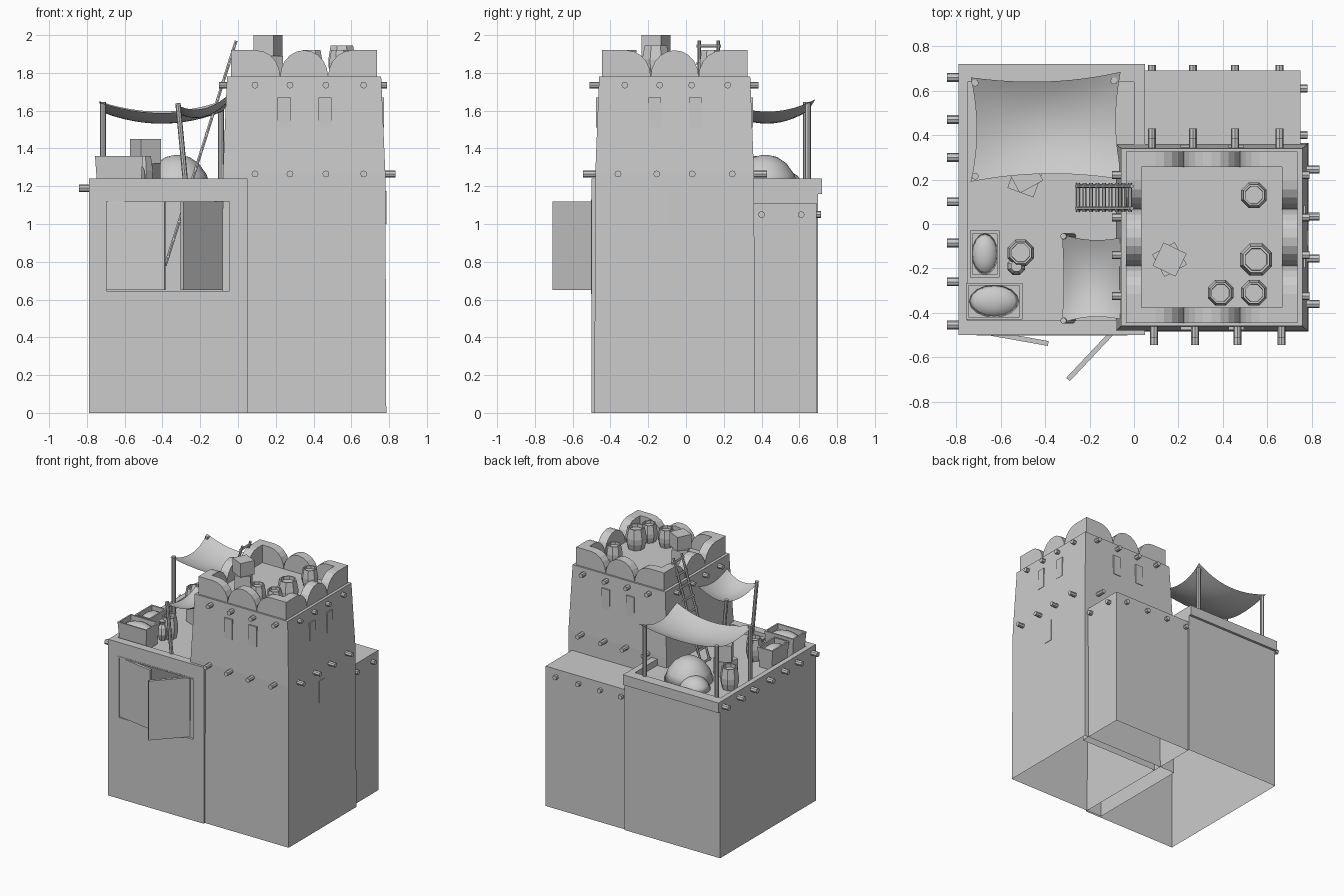
import bpy, bmesh, math
from math import sin, cos, pi
from mathutils import Vector, Matrix

if "Cube" in bpy.data.objects:
    bpy.data.objects.remove(bpy.data.objects["Cube"])

def mesh(name, verts, faces, smooth=False, fix=True):
    me = bpy.data.meshes.new(name)
    me.from_pydata([tuple(v) for v in verts], [], faces)
    if fix:
        bm = bmesh.new(); bm.from_mesh(me)
        bmesh.ops.remove_doubles(bm, verts=bm.verts, dist=1e-5)
        bmesh.ops.recalc_face_normals(bm, faces=bm.faces)
        bm.to_mesh(me); bm.free()
    if smooth:
        for p in me.polygons: p.use_smooth = True
    ob = bpy.data.objects.new(name, me)
    bpy.context.collection.objects.link(ob)
    return ob

def rings(name, loops, bottom=True, top=True, smooth=False):
    """Skin a stack of equal-sized closed loops."""
    n = len(loops[0])
    v = [p for l in loops for p in l]
    f = [(k*n+i, k*n+(i+1) % n, (k+1)*n+(i+1) % n, (k+1)*n+i)
         for k in range(len(loops)-1) for i in range(n)]
    if bottom: f.append(tuple(range(n))[::-1])
    if top: f.append(tuple((len(loops)-1)*n+i for i in range(n)))
    return mesh(name, v, f, smooth)

def rect(x0, x1, y0, y1, z):
    return [(x0, y0, z), (x1, y0, z), (x1, y1, z), (x0, y1, z)]

def box(name, x0, x1, y0, y1, z0, z1, bottom=True):
    return rings(name, [rect(x0, x1, y0, y1, z0), rect(x0, x1, y0, y1, z1)], bottom)

def rot_box(name, c, size, ang):
    ob = box(name, -size[0]/2, size[0]/2, -size[1]/2, size[1]/2, 0, size[2])
    ob.data.transform(Matrix.Translation(c) @ Matrix.Rotation(ang, 4, 'Z'))
    return ob

def rod(name, a, b, r, n=8):
    a, b = Vector(a), Vector(b)
    q = (b-a).to_track_quat('Z', 'Y')
    c = [q @ Vector((r*cos(2*pi*i/n), r*sin(2*pi*i/n), 0)) for i in range(n)]
    return rings(name, [[a+p for p in c], [b+p for p in c]])

def lathe(name, x, y, z, prof, n=8, smooth=False):
    return rings(name, [[(x+r*cos(2*pi*(i+.5)/n), y+r*sin(2*pi*(i+.5)/n), z+h)
                         for i in range(n)] for r, h in prof], smooth=smooth)

def barrel(name, x, y, z, r, h):
    lathe(name, x, y, z, [(.78*r, 0), (.97*r, .3*h), (r, .55*h), (.82*r, h),
                          (.68*r, h), (.66*r, .85*h)])

FLOOR, ROOF = 1.19, 1.78

# Low house: open-bottomed walls with a window hole at the front
xs, zs = [-.79, -.71, -.03, .05], [0, .63, 1.13, 1.16]
v = [(x, -.5, z) for z in zs for x in xs]
f = [(r*4+c, r*4+c+1, r*4+c+5, r*4+c+4) for r in range(3) for c in range(3) if (r, c) != (1, 1)]
mesh("house_front_wall", v, f, fix=False)
mesh("house_walls", [(.05, -.5, 0), (.05, .7, 0), (-.79, .7, 0), (-.79, -.5, 0),
                     (.05, -.5, 1.16), (.05, .7, 1.16), (-.79, .7, 1.16), (-.79, -.5, 1.16)],
     [(i, i+1, i+5, i+4) for i in range(3)], fix=False)
mesh("terrace_floor", rect(-.77, .03, -.48, .69, FLOOR), [(0, 1, 2, 3)], fix=False)
# Parapet ring around the terrace
outer, inner = (-.79, .05, -.5, .72), (-.75, .0, -.435, .64)
rings("terrace_parapet", [rect(*inner, FLOOR-.03), rect(*outer, 1.16), rect(*outer, 1.24),
                          rect(*inner, 1.24), rect(*inner, FLOOR-.03)], False, False)
# Window frame and open shutters
fo, fi = (-.71, -.03, .63, 1.13), (-.695, -.045, .645, 1.12)
def wrect(b, y): return [(x, y, z) for x, z in ((b[0], b[2]), (b[1], b[2]), (b[1], b[3]), (b[0], b[3]))]
rings("window_frame", [wrect(fo, -.46), wrect(fo, -.503), wrect(fi, -.503), wrect(fi, -.46), wrect(fo, -.46)],
      False, False)
def shutter(name, a, b):
    d = Vector((b[0]-a[0], b[1]-a[1], 0))
    rot_box(name, ((a[0]+b[0])/2, (a[1]+b[1])/2, .65), (d.length, .022, .47), math.atan2(d.y, d.x))
shutter("left_shutter", (-.70, -.482), (-.386, -.538))
shutter("right_shutter", (-.09, -.48), (-.297, -.70))

# Rear annex
box("rear_annex", .05, .75, .30, .69, 0, 1.11, bottom=False)

# Tower, tapering above the terrace
CX, CY = .35, -.06
def sq(hx, hy, z): return rect(CX-hx, CX+hx, CY-hy, CY+hy, z)
rings("tower", [sq(.435, .425, 0), sq(.43, .42, 1.27), sq(.408, .40, ROOF)], bottom=False)

# Rounded battlements: half-ellipse centre, quarter-ellipse corners, on each side
H, T, TH = .386, .07, .14
def battlement(name, prof, ang):
    ob = rings(name, [[(x, -H, z) for x, z in prof], [(x, -H+T, z) for x, z in prof]])
    ob.data.transform(Matrix.Translation((CX, CY, ROOF)) @ Matrix.Rotation(ang, 4, 'Z'))
R, N = .127, 10
arc = [(R*cos(pi*i/N), TH*sin(pi*i/N)) for i in range(N+1)]
quarter = [(-H, 0), (-R-R, 0)]
quarter = [(-H, 0)] + [(-2*R+R*cos(pi*i/N), TH*sin(pi*i/N)) for i in range(N//2+1)] + [(-H, TH)]
for k in range(4):
    a = k*pi/2
    battlement("battlement_middle", arc, a)
    battlement("battlement_corner_left", quarter, a)
    battlement("battlement_corner_right", [(-x, z) for x, z in quarter], a)

# Arrow slits on the tower
for s in (-.105, .11):
    box("slit_front", CX+s-.035, CX+s+.035, -.477, -.44, 1.51, 1.67)
    box("slit_back", CX+s-.035, CX+s+.035, .32, .355, 1.51, 1.67)
    box("slit_right", .74, .772, CY+s-.033, CY+s+.033, 1.51, 1.67)
box("slit_low", .75, .785, -.10, -.03, 1.0, 1.175)

# Protruding beam ends
for x in (.09, .275, .465, .665):
    rod("beam_front_low", (x, -.44, 1.265), (x, -.545, 1.265), .018)
    rod("beam_front_high", (x, -.42, 1.735), (x, -.51, 1.735), .018)
    rod("beam_back_low", (x-.01, .32, 1.265), (x-.01, .43, 1.265), .018)
    rod("beam_back_high", (x-.01, .30, 1.735), (x-.01, .385, 1.735), .018)
    rod("beam_annex_back", (x-.01, .66, 1.05), (x-.01, .715, 1.05), .018)
for y in (-.36, -.155, .033, .245):
    rod("beam_right_low", (.74, y, 1.265), (.835, y, 1.265), .018)
    rod("beam_right_high", (.72, y*.9, 1.735), (.79, y*.9, 1.735), .018)
    rod("beam_left_high", (0, y*.9, 1.735), (-.1, y*.9, 1.735), .018)
for y in (.61, .40):
    rod("beam_annex_right", (.72, y, 1.05), (.78, y, 1.05), .018)
for y in (.66, .47, .30, .10, -.085, -.26, -.455):
    rod("beam_house_left", (-.76, y, 1.19), (-.842, y, 1.19), .02)

# Sagging cloth awnings
def awning(name, c, sag, pull, n=12):
    c = [Vector(p) for p in c]
    mid = sum(c, Vector())/4
    v = []
    for j in range(n+1):
        for i in range(n+1):
            u, w = i/n, j/n
            a, b = 4*u*(1-u), 4*w*(1-w)
            p = (c[0]*(1-u)+c[1]*u)*(1-w) + (c[3]*(1-u)+c[2]*u)*w
            p.x += (mid.x-p.x)*pull*b*.6
            p.y += (mid.y-p.y)*pull*a
            p.z -= sag*(a+b)/2
            v.append(p)
    f = [(j*(n+1)+i, j*(n+1)+i+1, (j+1)*(n+1)+i+1, (j+1)*(n+1)+i) for j in range(n) for i in range(n)]
    mesh(name, v, f, True, False)
awning("large_awning", [(-.735, .19, 1.645), (-.05, .20, 1.65), (-.06, .685, 1.66), (-.735, .66, 1.65)], .12, .13)
awning("small_awning", [(-.325, -.445, 1.63), (-.055, -.43, 1.68), (-.055, -.06, 1.68), (-.325, -.045, 1.63)], .09, .1)
for x, y in ((-.715, .635), (-.09, .645), (-.715, .215)):
    rod("large_awning_pole", (x, y, FLOOR), (x, y, 1.645), .016)
for y in (-.435, -.055):
    rod("small_awning_pole", (-.275, y, FLOOR), (-.318, y, 1.64), .014)

# Ladder from inside the house up to the tower roof
a, b = Vector((-.385, 0, .78)), Vector((-.01, 0, 1.97))
for y in (.07, .17):
    rod("ladder_rail", a+Vector((0, y, 0)), b+Vector((0, y, 0)), .009, 6)
for i in range(13):
    p = a.lerp(b, .04+i*.078)
    rod("ladder_rung", (p.x, .055, p.z), (p.x, .185, p.z), .009, 6)

# Roof goods on the tower
for x, y in ((.39, -.31), (.54, -.31), (.54, .13)):
    barrel("roof_barrel", x, y, ROOF, .062, .14)
barrel("large_roof_barrel", .55, -.16, ROOF, .078, .165)
rot_box("roof_crate_lower", (.16, -.16, ROOF), (.115, .115, .11), .5)
rot_box("roof_crate_upper", (.16, -.16, ROOF+.11), (.115, .115, .11), -.45)

# Terrace goods
barrel("terrace_barrel", -.51, -.13, FLOOR, .064, .17)
barrel("terrace_barrel_rear", -.645, .375, FLOOR, .07, .17)
lathe("jar", -.53, -.19, FLOOR, [(.025, 0), (.042, .05), (.036, .1), (.018, .125), (.026, .15), (.015, .15)])
rot_box("terrace_crate_lower", (-.49, .20, FLOOR), (.125, .125, .13), -.35)
rot_box("terrace_crate_upper", (-.49, .22, FLOOR+.13), (.12, .12, .13), .5)
def mound(name, x, y, z, rx, ry, h, n=16):
    loops = [[(x+rx*s*cos(2*pi*i/n), y+ry*s*sin(2*pi*i/n), z+h*k) for i in range(n)]
             for s, k in ((1, 0), (.85, .42), (.62, .75), (.35, .94), (.1, 1))]
    rings(name, loops, smooth=True)
mound("grain_pile", -.32, .42, FLOOR, .18, .18, .175)
mound("grain_pile_small", -.44, .52, FLOOR, .12, .11, .09)
def bin_box(name, x0, x1, y0, y1, z1):
    t = .012
    i = (x0+t, x1-t, y0+t, y1-t)
    rings(name, [rect(*i, FLOOR), rect(x0, x1, y0, y1, z1), rect(*i, z1), rect(*i, z1-.04)])
    mound(name+"_contents", (x0+x1)/2, (y0+y1)/2, z1-.04, (x1-x0)*.44, (y1-y0)*.44, .035)
bin_box("produce_bin_rear", -.738, -.605, -.24, -.03, 1.35)
bin_box("produce_bin_front", -.757, -.503, -.43, -.265, 1.36)
